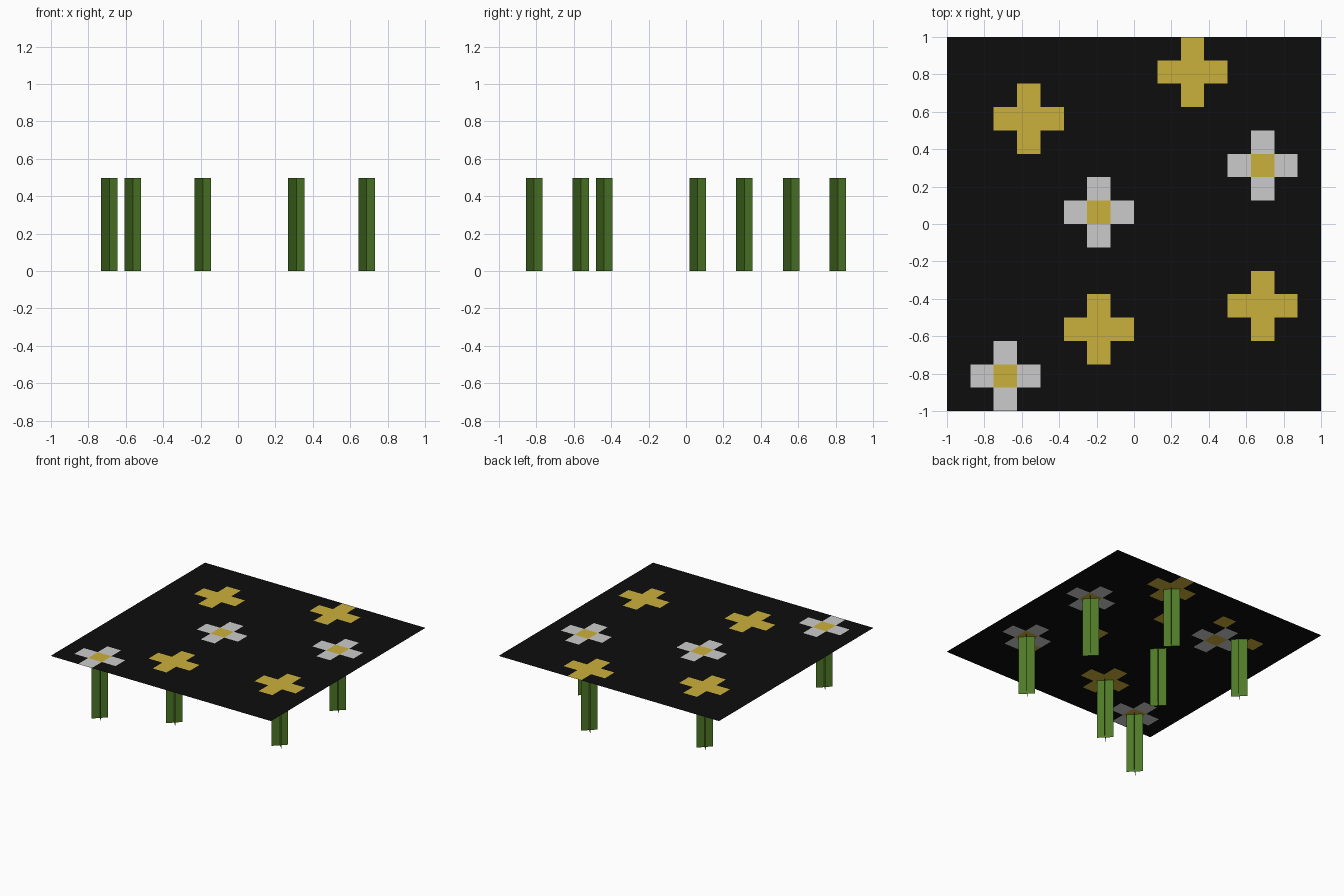
import bpy, bmesh, math

if "Cube" in bpy.data.objects:
    bpy.data.objects.remove(bpy.data.objects["Cube"])


def material(name, rgb):
    m = bpy.data.materials.new(name)
    m.diffuse_color = (*rgb, 1)
    m.use_nodes = True
    m.node_tree.nodes["Principled BSDF"].inputs["Base Color"].default_value = m.diffuse_color
    return m


BLACK, YELLOW, WHITE = 0, 1, 2
sheet_mats = [material("black", (0.004, 0.004, 0.004)),
              material("yellow", (0.60, 0.44, 0.045)),
              material("white", (0.60, 0.60, 0.60))]
green = material("stem_green", (0.075, 0.19, 0.02))

CELL = 0.125   # the sheet is a 16 x 16 grid of square cells
TOP = 0.5

# Flower centres and petal colours; every centre cell is yellow
flowers = [(-0.5625, 0.5625, YELLOW), (0.3125, 0.8125, YELLOW),
           (0.6875, 0.3125, WHITE), (-0.1875, 0.0625, WHITE),
           (0.6875, -0.4375, YELLOW), (-0.1875, -0.5625, YELLOW),
           (-0.6875, -0.8125, WHITE)]

# The underside shows a broken version of the pattern
under_flowers = [flowers[i] for i in (1, 2, 5, 6)] + [
    (0.6875, -0.4375, WHITE), (-0.4375, 0.4375, WHITE)]
under_spots = [(0.3125, -0.0625), (0.0625, 0.4375), (-0.3125, 0.6875),
               (0.5625, -0.5625), (-0.6875, 0.5625)]


def cell_colour(x, y, blooms, spots):
    for fx, fy, petal in blooms:
        steps = round(abs(x - fx) / CELL) + round(abs(y - fy) / CELL)
        if steps == 0:
            return YELLOW
        if steps == 1:
            return petal
    for sx, sy in spots:
        if abs(x - sx) < 0.03 and abs(y - sy) < 0.03:
            return YELLOW
    return BLACK


def finish(name, bm, mats):
    mesh = bpy.data.meshes.new(name)
    bm.to_mesh(mesh)
    bm.free()
    for m in mats:
        mesh.materials.append(m)
    bpy.context.collection.objects.link(bpy.data.objects.new(name, mesh))


def sheet(name, z, blooms, spots=(), flip=False):
    bm = bmesh.new()
    bmesh.ops.create_grid(bm, x_segments=16, y_segments=16, size=1)
    for f in bm.faces:
        c = f.calc_center_median()
        f.material_index = cell_colour(c.x, c.y, blooms, spots)
    for v in bm.verts:
        v.co.z = z
    if flip:
        bmesh.ops.reverse_faces(bm, faces=bm.faces[:])
    finish(name, bm, sheet_mats)


# Petal sheet, upper and lower skins
sheet("petal_sheet_top", TOP, flowers)
sheet("petal_sheet_underside", TOP - 0.003, under_flowers, under_spots, True)

# Stems: two upright planes crossed on the diagonals
r = 0.125 / 2 * math.sqrt(0.5)
for i, (x, y, _) in enumerate(flowers):
    bm = bmesh.new()
    for s in (1, -1):
        ends = [(x - r, y - s * r), (x + r, y + s * r)]
        low = [bm.verts.new((*p, 0)) for p in ends]
        high = [bm.verts.new((*p, TOP - 0.003)) for p in ends]
        bm.faces.new((low[0], low[1], high[1], high[0]))
    finish(f"stem_{i + 1}", bm, [green])
